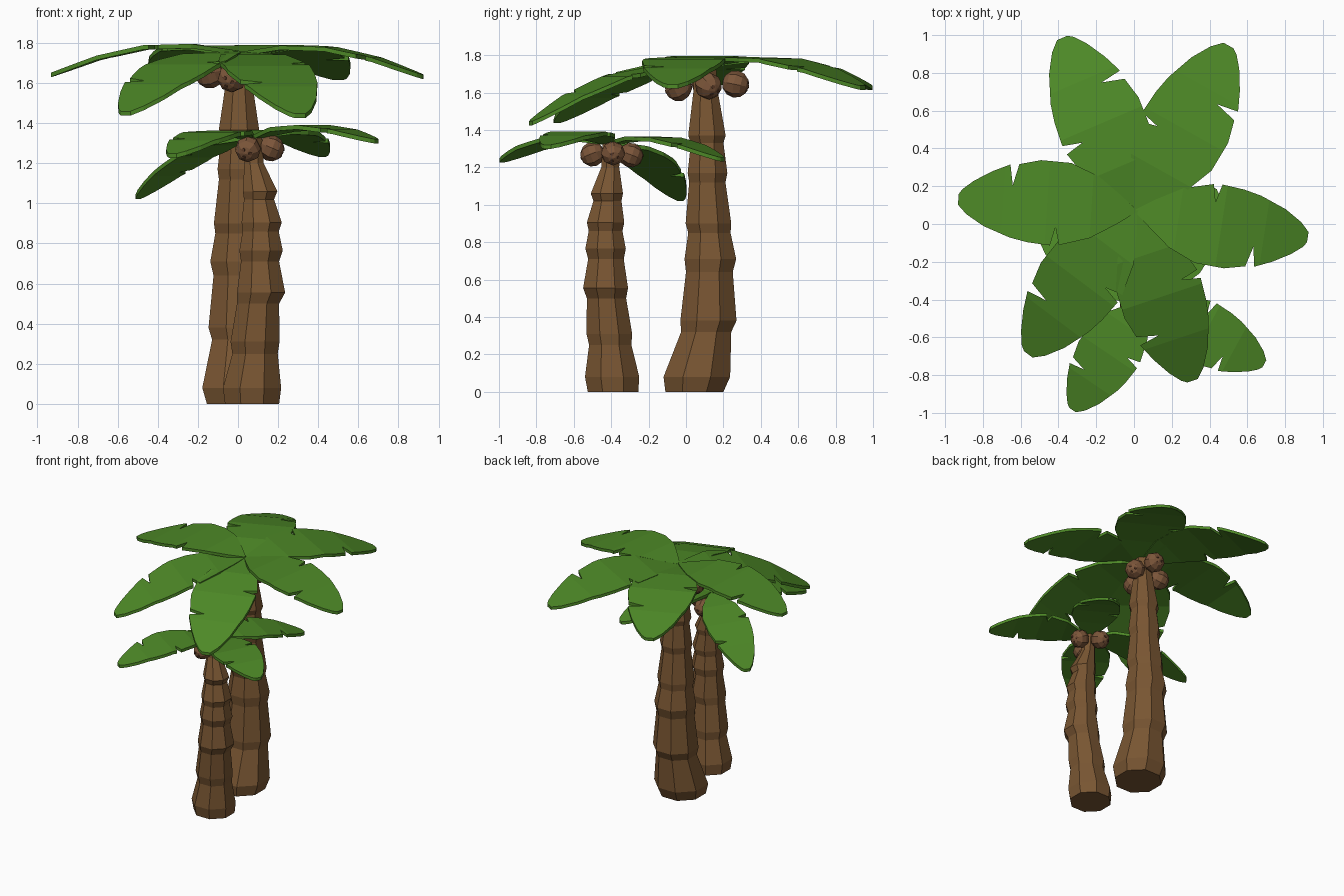
import bpy, bmesh, math
from mathutils import Vector, Matrix

if "Cube" in bpy.data.objects:
    bpy.data.objects.remove(bpy.data.objects["Cube"])


def material(name, rgb):
    m = bpy.data.materials.new(name)
    m.diffuse_color = (*rgb, 1)
    m.use_nodes = True
    m.node_tree.nodes["Principled BSDF"].inputs["Base Color"].default_value = m.diffuse_color
    return m


GREEN = material("leaf green", (0.075, 0.25, 0.02))
BARK = material("bark brown", (0.19, 0.092, 0.032))
NUT = material("coconut brown", (0.2, 0.092, 0.042))
EYE = material("coconut eye brown", (0.11, 0.045, 0.022))


def finish(bm, name, *mats):
    me = bpy.data.meshes.new(name)
    bmesh.ops.recalc_face_normals(bm, faces=bm.faces)
    bm.to_mesh(me)
    bm.free()
    for m in mats:
        me.materials.append(m)
    ob = bpy.data.objects.new(name, me)
    bpy.context.collection.objects.link(ob)
    return ob


# Trunk: eight-sided rings (x, y, z, half width) that flare at each band
def trunk(name, rings, n=8):
    bm = bmesh.new()
    loops = []
    for x, y, z, r in rings:
        r /= math.cos(math.pi / n)
        loops.append([bm.verts.new((x + r * math.cos((i + .5) * math.tau / n),
                                    y + r * math.sin((i + .5) * math.tau / n), z))
                      for i in range(n)])
    for a, b in zip(loops, loops[1:]):
        for i in range(n):
            j = (i + 1) % n
            bm.faces.new((a[i], a[j], b[j], b[i]))
    bm.faces.new(loops[0])
    bm.faces.new(loops[-1])
    return finish(bm, name, BARK)


# Leaf outline as (distance, half width), with V notches, and arch profile
RIGHT = [(0, .01), (.1, .09), (.22, .18), (.38, .245), (.55, .25), (.67, .22), (.70, .10),
         (.72, .215), (.82, .17), (.92, .11), (.98, .06), (1, .03)]
LEFT = [(0, .01), (.1, .08), (.25, .17), (.42, .22), (.445, .12), (.47, .225), (.6, .215),
        (.7, .195), (.85, .14), (.95, .08), (1, .03)]
ARCH = [(0, 0), (.25, .037), (.5, .03), (.75, -.025), (1, -.115)]


def lerp(table, s):
    for (a, u), (b, v) in zip(table, table[1:]):
        if s <= b:
            return u + (v - u) * (s - a) / (b - a)
    return table[-1][1]


def leaf(name, root, tip, drop, thick=.022):
    root = Vector(root)
    d = Vector((tip[0] - root.x, tip[1] - root.y, 0))
    length = d.length
    side = Vector((-d.y, d.x, 0))          # left of the leaf direction
    bm = bmesh.new()
    rows = []
    for s in sorted({p[0] for p in RIGHT + LEFT + ARCH}):
        c = root + d * s
        c.z += lerp(ARCH, s) * length - drop * s
        rows.append([bm.verts.new(c + side * w) for w in (lerp(LEFT, s), 0, -lerp(RIGHT, s))])
    top = []
    for a, b in zip(rows, rows[1:]):
        for i in (0, 1):
            top.append(bm.faces.new((a[i], a[i + 1], b[i + 1], b[i])))
    # thicken downwards
    ext = bmesh.ops.extrude_face_region(bm, geom=top, use_keep_orig=True)
    for v in ext["geom"]:
        if isinstance(v, bmesh.types.BMVert):
            v.co.z -= thick
    return finish(bm, name, GREEN)


# Coconut: low-poly ball with three small eyes on its outer side
def coconut(name, centre, hub, r):
    c = Vector(centre)
    out = Vector((c.x - hub[0], c.y - hub[1], -.04)).normalized()
    rot = out.to_track_quat('Z', 'Y').to_matrix().to_4x4()
    bm = bmesh.new()
    bmesh.ops.create_uvsphere(bm, u_segments=8, v_segments=6, radius=r,
                              matrix=Matrix.Translation(c) @ rot)
    body = set(bm.faces)
    for k in range(3):
        turn = Matrix.Rotation(k * math.tau / 3, 4, 'Z') @ Matrix.Rotation(.36, 4, 'Y')
        bmesh.ops.create_cone(bm, cap_ends=True, segments=6, radius1=r * .15, radius2=r * .13,
                              depth=.008, matrix=Matrix.Translation(c) @ rot @ turn
                              @ Matrix.Translation((0, 0, r * .95)))
    for f in bm.faces:
        f.material_index = 0 if f in body else 1
    return finish(bm, name, NUT, EYE)


def palm(label, rings, root, leaves, nuts, nut_r):
    trunk(label + "_trunk", rings)
    for i, (x, y, drop) in enumerate(leaves):
        leaf(f"{label}_leaf_{i + 1}", (root[0], root[1], root[2] + .002 * i), (x, y), drop)
    for i, c in enumerate(nuts):
        coconut(f"{label}_coconut_{i + 1}", c, root, nut_r)


# Tall palm
palm("tall_palm",
     [(0, .045, 0, .155), (0, .058, .08, .178), (.005, .108, .32, .134), (.003, .12, .38, .15),
      (.003, .125, .64, .125), (0, .13, .71, .138), (0, .125, .85, .113), (.002, .12, .90, .122),
      (.002, .114, 1.12, .097), (.004, .115, 1.17, .106), (.004, .113, 1.33, .087),
      (.005, .112, 1.37, .1), (.005, .105, 1.6, .066), (.005, .1, 1.74, .06)],
     (.01, .07, 1.75),
     [(-.38, .985, 0), (.5, .945, 0), (.92, -.07, .005), (.31, -.83, .2), (-.56, -.69, .19),
      (-.93, .13, 0)],
     [(-.03, -.04, 1.625), (.09, .12, 1.635), (.04, .265, 1.645), (-.14, .1, 1.645)], .073)

# Short palm
palm("short_palm",
     [(.07, -.39, 0, .135), (.07, -.395, .08, .145), (.085, -.405, .25, .113),
      (.085, -.41, .31, .122), (.1, -.425, .5, .105), (.115, -.43, .555, .12),
      (.11, -.428, .71, .095), (.115, -.43, .765, .108), (.113, -.43, .86, .09),
      (.118, -.43, .905, .1), (.105, -.42, 1.02, .075), (.11, -.423, 1.06, .086),
      (.08, -.405, 1.2, .048), (.075, -.4, 1.33, .045)],
     (.07, -.4, 1.337),
     [(.69, -.74, -.065), (-.325, -.985, .01), (-.5, -.03, .22), (.42, .195, .01)],
     [(.05, -.5, 1.27), (.165, -.39, 1.275), (.06, -.295, 1.265)], .066)
